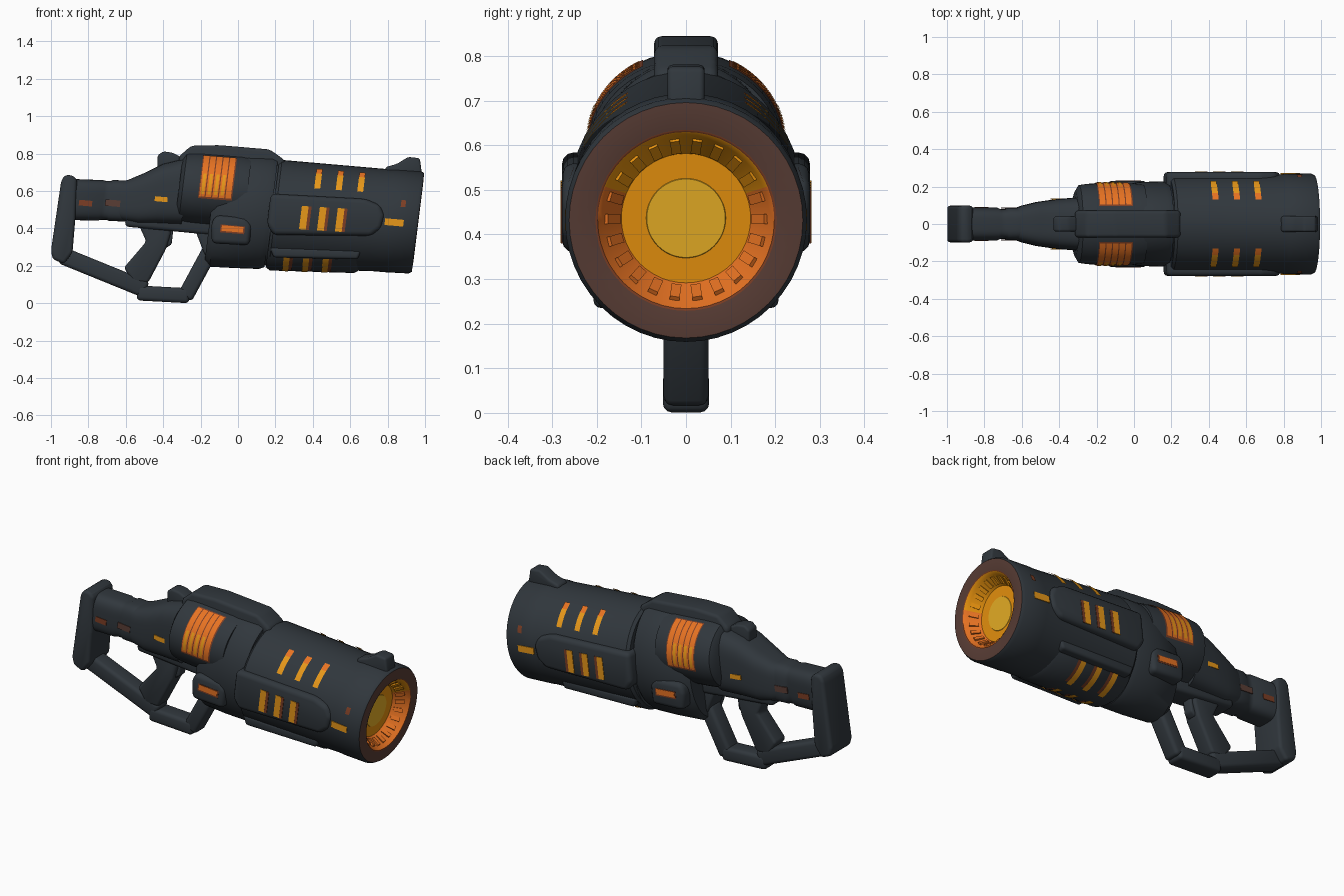
import bpy, bmesh, math
from mathutils import Matrix, Vector

if "Cube" in bpy.data.objects:
    bpy.data.objects.remove(bpy.data.objects["Cube"])

SHEAR = 0.125                      # cross-sections lean forward at the top
TILT = math.radians(5)


def material(name, rgb):
    m = bpy.data.materials.new(name)
    m.diffuse_color = (*rgb, 1)
    m.use_nodes = True
    m.node_tree.nodes["Principled BSDF"].inputs["Base Color"].default_value = m.diffuse_color
    return m


DARK = material("dark_gunmetal", (0.030, 0.038, 0.046))
BROWN = material("scorched_brown", (0.10, 0.047, 0.036))
EMBER = material("dark_ember", (0.20, 0.048, 0.018))
ORANGE = material("glow_orange", (0.80, 0.17, 0.016))
AMBER = material("glow_amber", (0.82, 0.32, 0.010))
BORE = material("bore_amber", (0.95, 0.34, 0.005))
YELLOW = material("glow_yellow", (0.86, 0.46, 0.020))


def finish(name, bm, mats, angle=35):
    bmesh.ops.recalc_face_normals(bm, faces=bm.faces)
    me = bpy.data.meshes.new(name)
    bm.to_mesh(me)
    bm.free()
    for m in mats:
        me.materials.append(m)
    ob = bpy.data.objects.new(name, me)
    bpy.context.collection.objects.link(ob)
    bpy.ops.object.select_all(action='DESELECT')
    ob.select_set(True)
    bpy.context.view_layer.objects.active = ob
    bpy.ops.object.shade_smooth_by_angle(angle=math.radians(angle))
    return ob


def section(x, zc, ry, rz, a, power=2):
    """Point on a leaning superellipse cross-section."""
    c, s = math.cos(a), math.sin(a)
    y = math.copysign(abs(c) ** (2 / power), c) * ry
    z = math.copysign(abs(s) ** (2 / power), s) * rz
    return Vector((x + z * SHEAR, y, zc + z))


def loft(name, rings, mats=(DARK,), bands=None, seg=48, power=2, rule=None):
    """Skin rings (x, zc, ry, rz); bands gives the material of each strip."""
    bm = bmesh.new()
    loops = [[bm.verts.new(section(*r, 2 * math.pi * i / seg, power))
              for i in range(seg)] for r in rings]
    for k in range(len(loops) - 1):
        for i in range(seg):
            j = (i + 1) % seg
            f = bm.faces.new((loops[k][i], loops[k][j], loops[k + 1][j], loops[k + 1][i]))
            f.material_index = bands[k] if bands else 0
    bm.faces.new(loops[0])
    f = bm.faces.new(loops[-1])
    f.material_index = bands[-1] if bands else 0
    if rule:
        for f in bm.faces:
            rule(f)
    return finish(name, bm, mats)


def prism(name, pts, y0, y1, bevel=0.015, mat=DARK):
    """Extrude an x-z outline from y0 to y1 with rounded edges."""
    bm = bmesh.new()
    a = [bm.verts.new((x, y0, z)) for x, z in pts]
    b = [bm.verts.new((x, y1, z)) for x, z in pts]
    n = len(pts)
    bm.faces.new(a)
    bm.faces.new(b[::-1])
    for i in range(n):
        bm.faces.new((a[i], a[(i + 1) % n], b[(i + 1) % n], b[i]))
    bmesh.ops.recalc_face_normals(bm, faces=bm.faces)
    if bevel:
        bmesh.ops.bevel(bm, geom=bm.edges[:], offset=bevel, segments=3, profile=0.5,
                        affect='EDGES', clamp_overlap=True)
    return finish(name, bm, [mat], 40)


def bar(name, p, q, w, hw):
    """Rounded strut between two x-z points."""
    p, q = Vector(p), Vector(q)
    d = (q - p).normalized()
    n = Vector((-d.y, d.x)) * w / 2
    return prism(name, [p + n, q + n, q - n, p - n], -hw, hw, 0.02)


def plate(name, x, z, w, h, y, mat, lean=SHEAR):
    """Thin lit slot on both sides at depth y."""
    pts = [(x + sx * w / 2 + sz * h / 2 * lean, z + sz * h / 2 - sx * w / 2 * TILT)
           for sx, sz in ((-1, -1), (1, -1), (1, 1), (-1, 1))]
    for side, s in (("left", 1), ("right", -1)):
        prism(f"{name}_{side}", pts, s * (y - 0.004), s * (y + 0.002), 0, mat)


def patch(name, shape, x0, x1, a0, a1, lift, mat):
    """Curved slot that follows a body surface, on both sides."""
    for side, s in (("left", 1), ("right", -1)):
        bm = bmesh.new()
        rows = []
        for i in range(13):
            a = math.radians(a0 + (a1 - a0) * i / 12)
            row = []
            for x in (x0, x1):
                zc, ry, rz = shape(x)
                v = section(x, zc, ry + lift, rz + lift, a)
                row.append(bm.verts.new((v.x, v.y * s, v.z)))
            rows.append(row)
        for r, t in zip(rows, rows[1:]):
            bm.faces.new((r[0], r[1], t[1], t[0]))
        ob = finish(f"{name}_{side}", bm, [mat])
        if ob.data.polygons[0].normal.y * s < 0:
            ob.data.flip_normals()


def barrel_shape(x):
    t = (x - 0.2) / 0.76
    return 0.478 - 0.046 * t, 0.262 + 0.004 * t, 0.288 - 0.02 * t


def receiver_shape(x):
    return 0.605 - 0.08 * (x + 0.1), 0.217, 0.195


def lower_shape(x):
    return 0.405 - 0.03 * (x - 0.2), 0.225, 0.23


def ring(x, scale=1.0, r=None):
    zc, ry, rz = barrel_shape(x)
    return (x, zc, r or ry * scale, r or rz * scale)


# Barrel with scorched rim and glowing bore
def bore_rule(f):
    if f.material_index == 2 and f.calc_center_median().z > 0.50:
        f.material_index = 3


loft("barrel", [ring(0.185, 0.95), ring(0.20), ring(0.78), ring(0.80, 1.01), ring(0.945, 1.02),
                ring(0.962, 0.985), ring(0.964, r=0.203), ring(0.962, r=0.198), ring(0.945, r=0.187),
                ring(0.885, r=0.145)],
     (DARK, BROWN, ORANGE, BORE, EMBER), [0, 0, 0, 0, 0, 1, 4, 2, 2, 3], rule=bore_rule)
loft("bore_core", [ring(0.884, r=0.09), ring(0.887, r=0.088)], (YELLOW,))

# Shallow teeth lying along the bore slope
bm = bmesh.new()
for i in range(22):
    a = 2 * math.pi * i / 22
    p = section(0.918, barrel_shape(0.918)[0], 0.167, 0.167, a)
    bmesh.ops.create_cube(bm, size=1, matrix=Matrix.Translation(p) @ Matrix.Rotation(a, 4, 'X')
                          @ Matrix.Rotation(0.60, 4, 'Z') @ Matrix.Diagonal((0.05, 0.014, 0.022, 1)))
for f in bm.faces:
    f.material_index = 1 if f.calc_center_median().z > 0.50 else 0
finish("bore_teeth", bm, [ORANGE, BORE])

# Receiver, seam core and neck
loft("seam_core", [(0.1, 0.48, 0.215, 0.275), (0.22, 0.475, 0.215, 0.275)])
loft("receiver_rear", [(x, receiver_shape(x)[0], 0.217 * k, 0.195 * k) for x, k in
                       ((-0.315, 0.8), (-0.295, 0.96), (-0.25, 0.99), (-0.2, 1), (0.0, 1), (0.05, 0.97))])
loft("receiver_front", [(-0.145, 0.49, 0.17, 0.27), (-0.115, 0.49, 0.195, 0.295), (0.02, 0.49, 0.224, 0.302),
                        (0.15, 0.485, 0.228, 0.302), (0.178, 0.483, 0.22, 0.29)])
loft("neck", [(-0.66, 0.55, 0.075, 0.095), (-0.60, 0.55, 0.098, 0.11), (-0.52, 0.56, 0.118, 0.135),
              (-0.42, 0.585, 0.132, 0.16), (-0.28, 0.60, 0.145, 0.18)], power=3.5)
loft("stock_tube", [(-0.92, 0.555, 0.088, 0.11), (-0.735, 0.55, 0.088, 0.108), (-0.72, 0.55, 0.08, 0.104),
                    (-0.69, 0.55, 0.08, 0.104), (-0.68, 0.55, 0.086, 0.109), (-0.59, 0.545, 0.086, 0.109),
                    (-0.5, 0.53, 0.07, 0.1)], power=3.5)

# Top housing and sights
prism("top_housing", [(-0.32, 0.70), (-0.315, 0.785), (-0.25, 0.842), (-0.1, 0.845), (0.17, 0.822),
                      (0.215, 0.79), (0.25, 0.765), (0.25, 0.70)], -0.072, 0.072, 0.018)
prism("rear_sight", [(-0.43, 0.70), (-0.43, 0.79), (-0.40, 0.812), (-0.35, 0.805), (-0.30, 0.78),
                     (-0.30, 0.70)], -0.04, 0.04, 0.012)
prism("front_sight", [(0.78, 0.69), (0.79, 0.728), (0.85, 0.745), (0.91, 0.782), (0.972, 0.775),
                      (0.985, 0.68)], -0.042, 0.042, 0.012)

# Side panels, side blocks and lower shell
for side, s in (("left", 1), ("right", -1)):
    prism(f"side_panel_{side}", [(0.175, 0.585), (0.68, 0.558), (0.76, 0.525), (0.785, 0.47), (0.765, 0.40),
                                 (0.71, 0.36), (0.19, 0.365), (0.155, 0.42)], s * 0.16, s * 0.278, 0.025)
    prism(f"side_block_{side}", [(-0.12, 0.47), (0.04, 0.46), (0.075, 0.42), (0.06, 0.31), (-0.14, 0.32),
                                 (-0.145, 0.42)], s * 0.12, s * 0.23, 0.025)
    prism(f"lower_rail_{side}", [(0.17, 0.30), (0.66, 0.285), (0.64, 0.235), (0.19, 0.245)],
          s * 0.1, s * 0.207, 0.015)
loft("lower_shell", [(x, lower_shape(x)[0], 0.225 * k, 0.23 * k) for x, k in
                     ((0.175, 0.93), (0.2, 1), (0.65, 1), (0.675, 0.93))])

# Stock frame, grip and trigger
prism("butt_plate", [(-0.945, 0.655), (-0.925, 0.685), (-0.885, 0.685), (-0.86, 0.66), (-0.87, 0.45),
                     (-0.885, 0.27), (-0.93, 0.21), (-0.99, 0.235), (-1.0, 0.28)], -0.098, 0.098, 0.04)
bar("lower_strut", (-0.945, 0.257), (-0.49, 0.072), 0.092, 0.05)
bar("bottom_strut", (-0.54, 0.055), (-0.26, 0.04), 0.08, 0.052)
bar("front_strut", (-0.285, 0.03), (-0.15, 0.28), 0.085, 0.05)
bar("under_rail", (-0.60, 0.46), (-0.14, 0.415), 0.10, 0.07)
prism("grip", [(-0.54, 0.44), (-0.36, 0.43), (-0.36, 0.37), (-0.385, 0.29), (-0.48, 0.11), (-0.56, 0.11),
               (-0.61, 0.19), (-0.49, 0.33)], -0.05, 0.05, 0.016)
prism("trigger", [(-0.41, 0.40), (-0.345, 0.40), (-0.355, 0.315), (-0.385, 0.295), (-0.42, 0.31)],
      -0.03, 0.03, 0.01)
prism("guard_corner", [(-0.24, 0.42), (-0.12, 0.42), (-0.12, 0.24), (-0.175, 0.25)], -0.06, 0.06, 0.015)

# Barrel vents with ember edges
for i in range(3):
    x = 0.405 + 0.115 * i
    patch(f"upper_vent_{i}", barrel_shape, x - 0.016, x + 0.016, 31, 60, 0.004, AMBER)
    patch(f"upper_vent_tip_{i}", barrel_shape, x - 0.016, x + 0.016, 52, 61, 0.0055, ORANGE)
    x = 0.352 + 0.096 * i
    plate(f"panel_vent_{i}", x, 0.457 - 0.006 * i, 0.036, 0.125, 0.279, AMBER)
    plate(f"panel_vent_edge_{i}", x + 0.026, 0.455 - 0.006 * i, 0.016, 0.125, 0.2785, EMBER)
    x = 0.28 + 0.105 * i
    patch(f"lower_vent_{i}", lower_shape, x - 0.016, x + 0.016, -82, -43, 0.004, AMBER)
    patch(f"lower_vent_edge_{i}", lower_shape, x + 0.016, x + 0.034, -78, -43, 0.003, EMBER)

# Receiver window: slats running around the body over an ember backing
patch("window_backing", receiver_shape, -0.208, -0.027, -15, 64, 0.003, EMBER)
for i in range(5):
    x = -0.203 + 0.035 * i
    patch(f"window_slat_{i}", receiver_shape, x, x + 0.029, -12, 62, 0.005, ORANGE)
    if i < 4:
        patch(f"window_glow_{i}", receiver_shape, x + 0.008, x + 0.024, -8, 24, 0.007, AMBER)

# Small marker slots
plate("muzzle_slot", 0.835, 0.432, 0.10, 0.036, 0.2695, AMBER)
patch("muzzle_mark", barrel_shape, 0.86, 0.885, 16, 24, 0.009, EMBER)
plate("block_slot_frame", -0.03, 0.395, 0.13, 0.042, 0.2295, EMBER)
plate("block_slot", -0.03, 0.397, 0.115, 0.03, 0.231, ORANGE)
plate("neck_slot", -0.41, 0.556, 0.07, 0.026, 0.134, AMBER)
plate("stock_slot", -0.815, 0.535, 0.07, 0.03, 0.089, EMBER)
plate("collar_slot", -0.67, 0.535, 0.08, 0.034, 0.087, BROWN)
